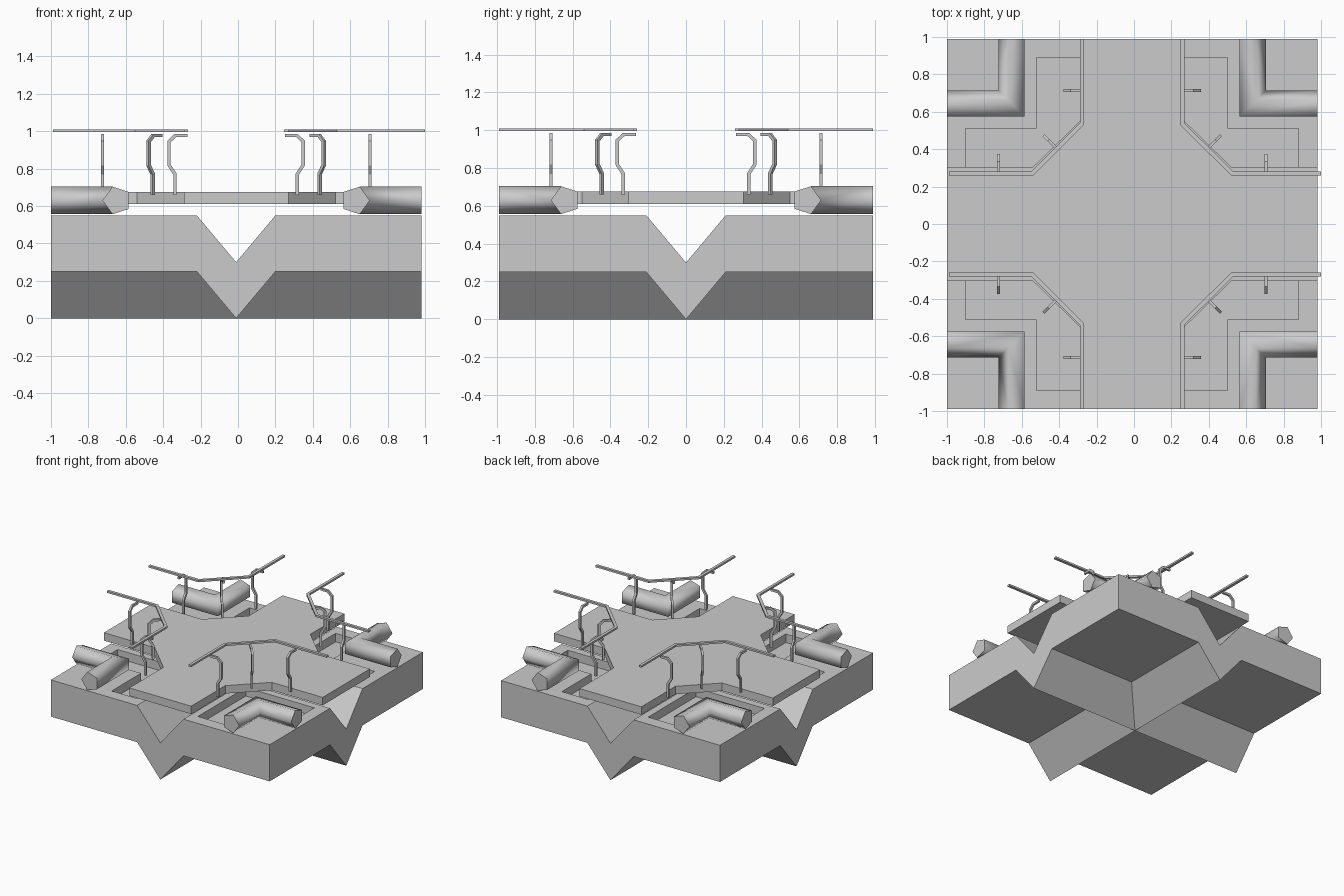
import bpy, bmesh, math
from mathutils import Vector, Matrix

if "Cube" in bpy.data.objects:
    bpy.data.objects.remove(bpy.data.objects["Cube"])

CX = -0.01          # centre line of the whole piece in x
QUADS = [(sx, sy) for sx in (-1, 1) for sy in (-1, 1)]


def finish(bm, name):
    bmesh.ops.recalc_face_normals(bm, faces=bm.faces)
    me = bpy.data.meshes.new(name)
    bm.to_mesh(me)
    bm.free()
    ob = bpy.data.objects.new(name, me)
    bpy.context.collection.objects.link(ob)
    ob.location.x = CX
    return ob


def prism(bm, poly, lo, hi, mat=Matrix()):
    """Extrude a 2D outline from lo to hi along local z."""
    a = [bm.verts.new(mat @ Vector((x, y, lo))) for x, y in poly]
    b = [bm.verts.new(mat @ Vector((x, y, hi))) for x, y in poly]
    bm.faces.new(a)
    bm.faces.new(b)
    for i in range(len(a)):
        j = (i + 1) % len(a)
        bm.faces.new((a[i], a[j], b[j], b[i]))


def ribbon(path, width):
    """Outline of a 2D path thickened to width, with mitred bends."""
    pts = [Vector(p) for p in path]
    left, right = [], []
    for i, p in enumerate(pts):
        d1 = (p - pts[i - 1]).normalized() if i else None
        d2 = (pts[i + 1] - p).normalized() if i < len(pts) - 1 else None
        d1, d2 = d1 or d2, d2 or d1
        n1, n2 = Vector((-d1.y, d1.x)), Vector((-d2.y, d2.x))
        n = (n1 + n2).normalized()
        n *= width / 2 / n.dot(n1)
        left.append(p + n)
        right.append(p - n)
    return left + right[::-1]


# Base: crossing V channels, a constant-height slab
bm = bmesh.new()
cs = [-0.99, -0.21, 0, 0.21, 0.99]
height = lambda c: min(0.25, abs(c) / 0.21 * 0.25)
g = [[bm.verts.new((x, y, min(height(x), height(y)))) for y in cs] for x in cs]
for i in range(4):
    for j in range(4):
        a, b, c, d = g[i][j], g[i + 1][j], g[i + 1][j + 1], g[i][j + 1]
        if i in (1, 2) and j in (1, 2):     # crease along the diagonals
            tris = ((a, b, c), (a, c, d)) if i == j else ((a, b, d), (b, c, d))
            for t in tris:
                bm.faces.new(t)
        else:
            bm.faces.new((a, b, c, d))
ext = bmesh.ops.extrude_face_region(bm, geom=bm.faces[:], use_keep_orig=True)
bmesh.ops.translate(bm, vec=(0, 0, 0.30),
                    verts=[v for v in ext["geom"] if isinstance(v, bmesh.types.BMVert)])
base = finish(bm, "base_slab")

# L-shaped recesses cut in the top of the base
bm = bmesh.new()
pit = [(.27, .27), (.89, .27), (.89, .51), (.51, .51), (.51, .89), (.27, .89)]
for sx, sy in QUADS:
    prism(bm, [(x * sx, y * sy) for x, y in pit], 0.48, 0.70)
cutter = finish(bm, "recess_cutter")
cutter.hide_render = True
bpy.context.view_layer.update()
mod = base.modifiers.new("recesses", "BOOLEAN")
mod.operation, mod.object, mod.solver = "DIFFERENCE", cutter, "EXACT"
bpy.context.view_layer.objects.active = base
bpy.ops.object.modifier_apply(modifier="recesses")
bpy.data.objects.remove(cutter)

# Walkway: cross-shaped deck with chamfered inner corners
bm = bmesh.new()
q = [(.99, .305), (.53, .305), (.28, .55), (.28, .99)]
deck = []
for sx, sy in ((1, 1), (-1, 1), (-1, -1), (1, -1)):
    part = [(x * sx, y * sy) for x, y in q]
    deck += part if sx * sy > 0 else part[::-1]
prism(bm, deck, 0.61, 0.675)
finish(bm, "walkway_deck")

# Corner pipes: five-sided, mitred L bend
for k, (sx, sy) in enumerate(QUADS):
    bm = bmesh.new()
    rings = [[], [], []]
    for i in range(5):
        t = i * math.tau / 5
        c = 0.637 + 0.0775 * math.cos(t)    # point of the section faces outward
        z = 0.63 + 0.0775 * math.sin(t)
        for r, (x, y) in zip(rings, ((0.99, c), (c, c), (c, 0.99))):
            r.append(bm.verts.new((x * sx, y * sy, z)))
    for r, s in zip(rings, rings[1:]):
        for i in range(5):
            j = (i + 1) % 5
            bm.faces.new((r[i], r[j], s[j], s[i]))
    bm.faces.new(rings[0])
    bm.faces.new(rings[2])
    pipe = finish(bm, f"corner_pipe_{k}")
    bpy.ops.object.select_all(action="DESELECT")
    pipe.select_set(True)
    bpy.context.view_layer.objects.active = pipe
    bpy.ops.object.shade_smooth_by_angle(angle=math.radians(80))

# Handrails and their cranked posts
profile = [(-.005, .977), (.06, .977), (.094, .945), (.094, .82), (.062, .77), (.062, .66)]
for k, (sx, sy) in enumerate(QUADS):
    end = 1.01 if sx > 0 else 0.98
    rail = ribbon([(end, .27), (.535, .27), (.268, .535), (.268, .99)], 0.023)
    bm = bmesh.new()
    prism(bm, [(x * sx, y * sy) for x, y in rail], 0.995, 1.01)
    finish(bm, f"handrail_{k}")

    bm = bmesh.new()
    h = math.sqrt(0.5)
    for px, py, dx, dy in ((.715, .27, 0, 1), (.402, .402, h, h), (.265, .715, 1, 0)):
        d = Vector((dx * sx, dy * sy, 0))
        up = Vector((0, 0, 1))
        mat = Matrix((d, up, d.cross(up))).transposed().to_4x4()
        mat.translation = (px * sx, py * sy, 0)
        prism(bm, ribbon(profile, 0.018), -0.008, 0.008, mat)
    finish(bm, f"rail_posts_{k}")
